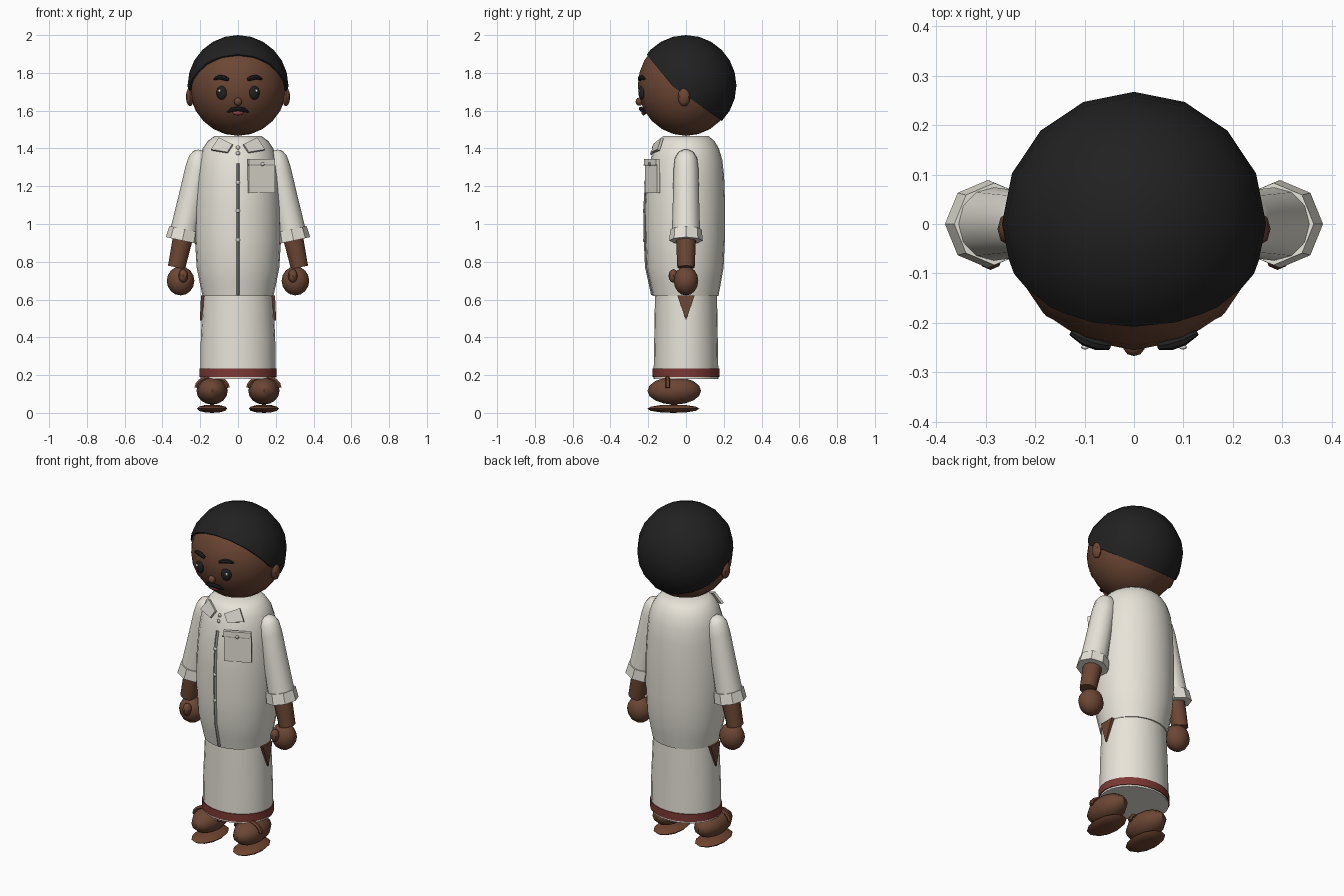
import bpy, bmesh, math
from mathutils import Vector, Matrix

if "Cube" in bpy.data.objects:
    bpy.data.objects.remove(bpy.data.objects["Cube"])


def mat(name, r, g, b):
    m = bpy.data.materials.new(name)
    m.diffuse_color = (r, g, b, 1)
    m.use_nodes = True
    m.node_tree.nodes["Principled BSDF"].inputs["Base Color"].default_value = m.diffuse_color
    return m


SKIN = mat("brown skin", 0.15, 0.062, 0.034)
SOLE = mat("sandal brown", 0.16, 0.058, 0.03)
BLACK = mat("hair black", 0.015, 0.015, 0.015)
CLOTH = mat("off white cloth", 0.80, 0.77, 0.69)
TRIM = mat("grey white trim", 0.66, 0.64, 0.58)
SEAM = mat("seam grey", 0.30, 0.30, 0.28)
BAND = mat("red border", 0.20, 0.04, 0.033)
LIP = mat("lip red", 0.22, 0.05, 0.045)
WHITE = mat("white", 0.9, 0.9, 0.9)


def finish(name, bm, material):
    bmesh.ops.recalc_face_normals(bm, faces=bm.faces[:])
    me = bpy.data.meshes.new(name)
    bm.to_mesh(me)
    bm.free()
    me.materials.append(material)
    ob = bpy.data.objects.new(name, me)
    bpy.context.collection.objects.link(ob)
    return ob


def ball(name, c, r, material, seg=12, rings=8, rot=0.0):
    bm = bmesh.new()
    m = Matrix.Translation(c) @ Matrix.Rotation(rot, 4, 'Z') @ Matrix.Diagonal((*r, 1))
    bmesh.ops.create_uvsphere(bm, u_segments=seg, v_segments=rings, radius=1, matrix=m)
    return finish(name, bm, material)


def bridge(name, loops, material):
    bm = bmesh.new()
    vs = [[bm.verts.new(p) for p in lp] for lp in loops]
    n = len(vs[0])
    for a, b in zip(vs, vs[1:]):
        for i in range(n):
            j = (i + 1) % n
            bm.faces.new((a[i], a[j], b[j], b[i]))
    bm.faces.new(vs[0])
    bm.faces.new(vs[-1])
    return finish(name, bm, material)


def loft(name, rings, material, n=16):
    """Stack of ellipses: (x, y, z, rx, ry)."""
    ang = [2 * math.pi * i / n for i in range(n)]
    return bridge(name, [[(x + rx * math.cos(a), y + ry * math.sin(a), z) for a in ang]
                         for x, y, z, rx, ry in rings], material)


def tube(name, pts, radii, material, n=8):
    """Round tube along a path with a radius at each point."""
    pts = [Vector(p) for p in pts]
    loops = []
    for i, (p, r) in enumerate(zip(pts, radii)):
        t = pts[min(i + 1, len(pts) - 1)] - pts[max(i - 1, 0)]
        q = t.to_track_quat('Z', 'Y')
        loops.append([p + q @ Vector((r * math.cos(a), r * math.sin(a), 0))
                      for a in (2 * math.pi * k / n for k in range(n))])
    return bridge(name, loops, material)


def plate(name, corners, thick, material):
    """Flat plate from outline points, thickened along its normal."""
    c = [Vector(p) for p in corners]
    nrm = (c[1] - c[0]).cross(c[2] - c[0]).normalized() * thick / 2
    return bridge(name, [[p - nrm for p in c], [p + nrm for p in c]], material)


# Shirt body: z, half width, half depth, y centre
BODY = [(0.62, 0.188, 0.174, -0.002), (0.69, 0.203, 0.188, -0.003), (0.77, 0.219, 0.204, -0.005),
        (0.92, 0.228, 0.211, -0.005), (1.10, 0.226, 0.212, -0.005), (1.25, 0.216, 0.205, -0.003),
        (1.34, 0.205, 0.190, 0.002), (1.40, 0.187, 0.172, 0.002), (1.44, 0.160, 0.150, 0.0),
        (1.465, 0.125, 0.120, 0.0)]


def front_y(z):
    for a, b in zip(BODY, BODY[1:]):
        if a[0] <= z <= b[0]:
            t = (z - a[0]) / (b[0] - a[0])
            return (a[3] - a[2]) * (1 - t) + (b[3] - b[2]) * t


loft("shirt_body", [(0, c, z, rx, ry) for z, rx, ry, c in BODY], CLOTH, 24)
loft("shirt_placket", [(0, front_y(z), z, 0.009, 0.008)
                       for z in (0.625, 0.69, 0.77, 0.92, 1.1, 1.25, 1.32)], SEAM, 4)
for i, z in enumerate((0.915, 1.07, 1.22, 1.375, 1.405)):
    ball(f"shirt_button_{i}", (0, front_y(z) - 0.006, z), (0.011, 0.006, 0.011), TRIM, 8, 6)

# Chest pocket with flap
P, Q = (0.055, -0.210), (0.192, -0.146)
for name, z0, z1, off, th in (("pocket", 1.165, 1.315, 0, 0.016),
                              ("pocket_flap", 1.315, 1.345, 0.004, 0.02)):
    plate(name, [(P[0], P[1] - off, z0), (Q[0], Q[1] - off, z0),
                 (Q[0], Q[1] - off, z1), (P[0], P[1] - off, z1)], th, CLOTH)
plate("pocket_seam", [(0.051, -0.222, 1.310), (0.188, -0.158, 1.310),
                      (0.188, -0.158, 1.315), (0.051, -0.222, 1.315)], 0.006, SEAM)
ball("pocket_button", (0.13, -0.193, 1.317), (0.01, 0.008, 0.01), TRIM, 8, 6)

# Wrapped cloth with coloured border
loft("wrap_cloth", [(0, 0, 0.18, 0.199, 0.172), (0, 0, 0.40, 0.197, 0.168),
                    (0, 0, 0.64, 0.184, 0.164)], CLOTH, 24)
loft("wrap_border", [(0, 0, 0.19, 0.204, 0.177), (0, 0, 0.235, 0.204, 0.176)], BAND, 24)

# Head
H = 1.733
ball("head", (0, 0, H), (0.259, 0.255, 0.266), SKIN, 16, 12)

# Hair cap trimmed by two sloping planes
bm = bmesh.new()
bmesh.ops.create_uvsphere(bm, u_segments=16, v_segments=12, radius=0.267,
                          matrix=Matrix.Translation((0, 0, H)))
for co, slope in (((0, -0.2, 1.888), -1.22), ((0, 0, 1.68), -0.71)):
    res = bmesh.ops.bisect_plane(bm, geom=bm.verts[:] + bm.edges[:] + bm.faces[:], plane_co=co,
                                 plane_no=(0, -slope, 1), clear_inner=True)
    cut = [e for e in res['geom_cut'] if isinstance(e, bmesh.types.BMEdge)]
    bmesh.ops.contextual_create(bm, geom=cut)
finish("hair", bm, BLACK)

# Face centre
ball("nose", (0, -0.247, 1.648), (0.022, 0.02, 0.022), SKIN, 10, 6)
ball("mouth", (0, -0.224, 1.588), (0.03, 0.012, 0.013), LIP, 10, 6)
tube("moustache", [(-0.058, -0.219, 1.592), (-0.035, -0.232, 1.604), (0, -0.238, 1.610),
                   (0.035, -0.232, 1.604), (0.058, -0.219, 1.592)],
     [0.003, 0.011, 0.012, 0.011, 0.003], BLACK)

for s, side in ((-1, "left"), (1, "right")):
    # Eyes, brows, ears
    ball(f"eye_{side}", (s * 0.087, -0.234, 1.695), (0.029, 0.016, 0.037), BLACK, 12, 8, s * 0.35)
    ball(f"eye_glint_{side}", (s * 0.099, -0.249, 1.706), (0.008, 0.005, 0.008), WHITE, 8, 6)
    tube(f"brow_{side}", [(s * 0.05, -0.246, 1.764), (s * 0.075, -0.242, 1.774),
                          (s * 0.10, -0.234, 1.777), (s * 0.127, -0.22, 1.768)],
         [0.009, 0.013, 0.012, 0.006], BLACK)
    ball(f"ear_{side}", (s * 0.254, -0.01, 1.673), (0.022, 0.033, 0.05), SKIN, 8, 6)

    # Collar flap
    plate(f"collar_{side}", [(s * 0.10, -0.125, 1.455), (s * 0.142, -0.145, 1.392),
                             (s * 0.055, -0.178, 1.378), (s * 0.028, -0.168, 1.42)], 0.014, TRIM)

    # Arm: sleeve, rolled cuff, forearm, hand
    def arm(z):
        return (s * (0.203 + (1.34 - z) * 0.215), 0, z)
    tube(f"sleeve_{side}", [arm(z) for z in (1.39, 1.378, 1.35, 1.29, 1.15, 0.94)],
         [0.02, 0.042, 0.059, 0.066, 0.069, 0.075], CLOTH, 12)
    tube(f"cuff_{side}", [arm(0.972), arm(0.912)], [0.083, 0.089], CLOTH, 8)
    tube(f"forearm_{side}", [arm(0.95), arm(0.77)], [0.054, 0.046], SKIN, 12)
    ball(f"hand_{side}", (s * 0.304, 0, 0.699), (0.073, 0.065, 0.077), SKIN, 12, 8)
    ball(f"thumb_{side}", (s * 0.29, -0.066, 0.725), (0.025, 0.027, 0.036), SKIN, 8, 6)

    # Bare leg showing at the slit of the wrap
    plate(f"leg_slit_{side}", [(s * 0.187, -0.046, 0.622), (s * 0.187, 0.046, 0.622),
                               (s * 0.193, 0, 0.49)], 0.018, SKIN)

    # Foot and sandal
    ball(f"foot_{side}", (s * 0.137, -0.062, 0.117), (0.083, 0.142, 0.073), SKIN, 12, 8)
    ball(f"sandal_sole_{side}", (s * 0.137, -0.067, 0.022), (0.08, 0.138, 0.022), SOLE, 12, 6)
    arc = [math.radians(a) for a in range(0, 181, 20)]
    tube(f"sandal_strap_{side}", [(s * 0.137 + 0.083 * math.cos(a), -0.097,
                                   0.133 + 0.055 * math.sin(a)) for a in arc],
         [0.012] * len(arc), SOLE, 6)

# Smooth shading with sharp edges kept
bpy.ops.object.select_all(action='SELECT')
bpy.context.view_layer.objects.active = bpy.data.objects["head"]
bpy.ops.object.shade_smooth_by_angle(angle=math.radians(40))
